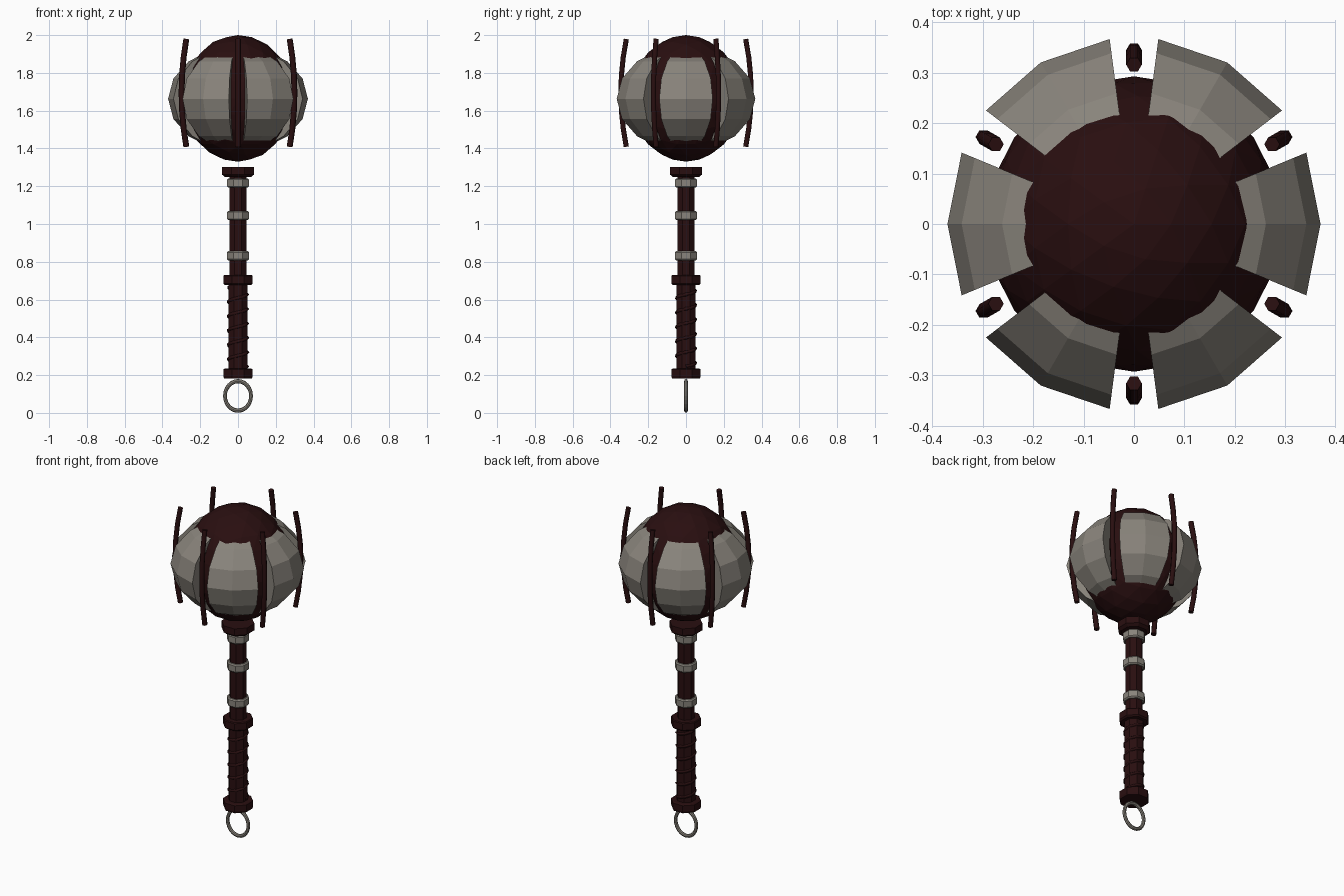
import bpy, bmesh, math
from mathutils import Vector

if "Cube" in bpy.data.objects:
    bpy.data.objects.remove(bpy.data.objects["Cube"])


def material(name, col):
    m = bpy.data.materials.new(name)
    m.diffuse_color = (*col, 1)
    m.use_nodes = True
    m.node_tree.nodes["Principled BSDF"].inputs["Base Color"].default_value = m.diffuse_color
    return m


DARK = material("dark maroon", (0.022, 0.0045, 0.005))
STEEL = material("warm grey metal", (0.25, 0.23, 0.20))


def add_object(name, bm, mat):
    bmesh.ops.recalc_face_normals(bm, faces=bm.faces)
    me = bpy.data.meshes.new(name)
    bm.to_mesh(me)
    bm.free()
    me.materials.append(mat)
    ob = bpy.data.objects.new(name, me)
    bpy.context.collection.objects.link(ob)
    return ob


def lathe(name, profile, mat, sides=8):
    """Closed turned part from (radius, z) pairs, flats facing the axes."""
    bm = bmesh.new()
    k = 1 / math.cos(math.pi / sides)
    rings = []
    for r, z in profile:
        rings.append([bm.verts.new((r * k * math.cos((i + .5) * math.tau / sides),
                                    r * k * math.sin((i + .5) * math.tau / sides), z))
                      for i in range(sides)])
    for a, b in zip(rings, rings[1:]):
        for i in range(sides):
            j = (i + 1) % sides
            bm.faces.new((a[i], a[j], b[j], b[i]))
    bm.faces.new(rings[0])
    bm.faces.new(rings[-1])
    return add_object(name, bm, mat)


def tube(name, pts, radius, mat, res=1):
    """Solid rod swept along a polyline."""
    cu = bpy.data.curves.new(name, 'CURVE')
    cu.dimensions = '3D'
    cu.bevel_depth = radius
    cu.bevel_resolution = res
    cu.use_fill_caps = True
    sp = cu.splines.new('POLY')
    sp.points.add(len(pts) - 1)
    for p, co in zip(sp.points, pts):
        p.co = (*co, 1)
    cu.materials.append(mat)
    ob = bpy.data.objects.new(name, cu)
    bpy.context.collection.objects.link(ob)
    return ob


# Hanging ring at the foot
bpy.ops.mesh.primitive_torus_add(major_radius=0.069, minor_radius=0.010, major_segments=24,
                                 minor_segments=8, location=(0, 0, 0.09),
                                 rotation=(math.pi / 2, 0, 0))
ring = bpy.context.object
ring.name = "hanging_ring"
ring.scale = (1, 1.13, 1)
ring.data.materials.append(STEEL)

# Handle: pommel, grip, guard, shaft, upper collar
lathe("pommel", [(0.074, 0.183), (0.078, 0.195), (0.078, 0.23), (0.07, 0.235)], DARK)
lathe("grip", [(0.050, 0.225), (0.050, 0.69)], DARK)
lathe("guard", [(0.07, 0.677), (0.078, 0.685), (0.078, 0.725), (0.074, 0.73)], DARK)
lathe("shaft", [(0.045, 0.72), (0.045, 1.26)], DARK)
lathe("upper_collar", [(0.068, 1.248), (0.085, 1.262), (0.085, 1.302)], DARK)

# Spiral wrap on the grip
turns, steps = 5.5, 12
n = int(turns * steps)
tube("grip_wrap", [(0.050 * math.cos(math.tau * i / steps), 0.050 * math.sin(math.tau * i / steps),
                    0.245 + 0.42 * i / n) for i in range(n + 1)], 0.010, DARK, 0)

# Metal bands on the shaft
for i, z in enumerate((0.832, 1.045, 1.217)):
    lathe(f"shaft_band_{i + 1}", [(0.052, z - 0.025), (0.058, z - 0.018),
                                  (0.058, z + 0.018), (0.052, z + 0.025)], STEEL)

# Head core
bm = bmesh.new()
bmesh.ops.create_icosphere(bm, subdivisions=3, radius=1)
for v in bm.verts:
    v.co = Vector((v.co.x * 0.293, v.co.y * 0.293, 1.665 + v.co.z * 0.335))
add_object("head_core", bm, DARK)

# Six bulging wedge plates and six curved rods between them
for k in range(6):
    a0 = k * math.pi / 3
    bm = bmesh.new()
    cols = []
    for da in (-22.5, 0, 22.5):
        a = a0 + math.radians(da)
        cols.append([])
        for lat in (-67.5, -45, -22.5, 0, 22.5, 45, 67.5):
            t = math.radians(lat)
            r = 0.37 * math.cos(t)
            cols[-1].append(bm.verts.new((r * math.cos(a), r * math.sin(a),
                                          1.663 + 0.28 * math.sin(t))))
    for c, d in zip(cols, cols[1:]):
        for i in range(6):
            bm.faces.new((c[i], d[i], d[i + 1], c[i + 1]))
    # Flat radial sides closing on the axis inside the core
    lo, hi = bm.verts.new((0, 0, 1.556)), bm.verts.new((0, 0, 1.77))
    for c in (cols[0], cols[2]):
        bm.faces.new([lo] + c + [hi])
    for i, p in ((0, lo), (6, hi)):
        for c, d in zip(cols, cols[1:]):
            bm.faces.new((p, c[i], d[i]))
    add_object(f"head_plate_{k + 1}", bm, STEEL)

    b = a0 + math.pi / 6
    pts = []
    for i in range(7):
        s = i / 3 - 1
        r = 0.345 - 0.029 * s * s
        pts.append((r * math.cos(b), r * math.sin(b), 1.694 + 0.285 * s))
    tube(f"head_rod_{k + 1}", pts, 0.0155, DARK)
